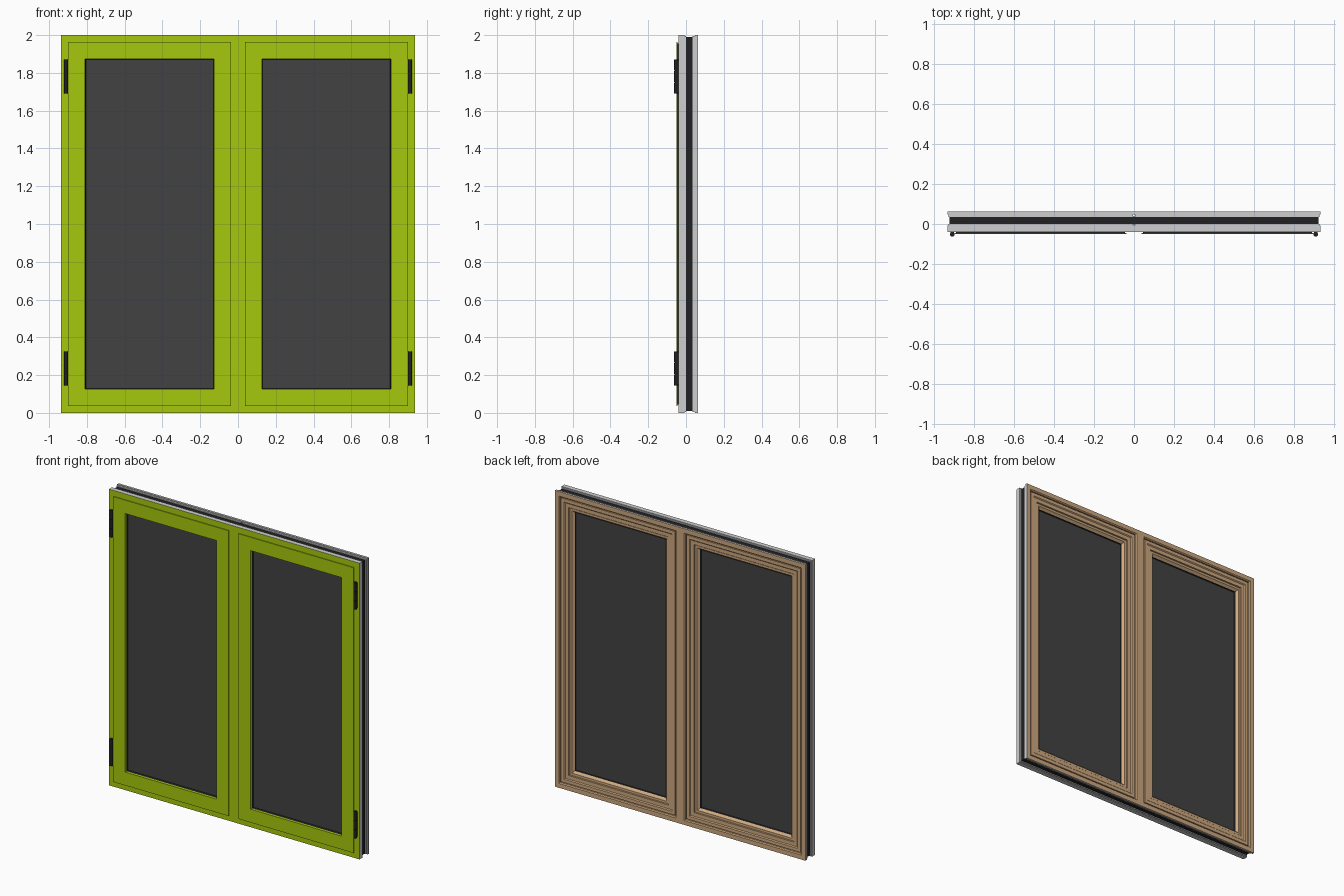
import bpy
import bmesh

if "Cube" in bpy.data.objects:
    bpy.data.objects.remove(bpy.data.objects["Cube"])

HALF_W, HEIGHT = 0.936, 2.0


def material(name, r, g, b):
    mat = bpy.data.materials.new(name)
    mat.use_nodes = True
    mat.diffuse_color = (r, g, b, 1)
    mat.node_tree.nodes["Principled BSDF"].inputs["Base Color"].default_value = (r, g, b, 1)
    return mat


MATS = {
    "green": material("lime green paint", 0.38, 0.58, 0.004),
    "wood": material("light wood", 0.61, 0.39, 0.21),
    "metal": material("pale aluminium", 0.62, 0.62, 0.63),
    "black": material("black rubber", 0.015, 0.015, 0.017),
    "glass": material("dark grey glass", 0.054, 0.054, 0.054),
}
NAMES = list(MATS)


def finish(name, bm, mirror=True):
    bmesh.ops.recalc_face_normals(bm, faces=bm.faces)
    mesh = bpy.data.meshes.new(name)
    bm.to_mesh(mesh)
    bm.free()
    for mat in MATS.values():
        mesh.materials.append(mat)
    obj = bpy.data.objects.new(name, mesh)
    bpy.context.collection.objects.link(obj)
    if mirror:
        mod = obj.modifiers.new("Mirror", "MIRROR")
        mod.use_mirror_merge = False
    return obj


def ring(name, profile):
    """Sweep a closed section of (inset, depth, colour) round one half, with mitred corners."""
    bm = bmesh.new()
    loops = []
    for d, y, _ in profile:
        corners = ((d, d), (HALF_W - d, d), (HALF_W - d, HEIGHT - d), (d, HEIGHT - d))
        loops.append([bm.verts.new((x, y, z)) for x, z in corners])
    for i, (_, _, colour) in enumerate(profile):
        a, b = loops[i], loops[(i + 1) % len(loops)]
        for k in range(4):
            n = (k + 1) % 4
            face = bm.faces.new((a[k], a[n], b[n], b[k]))
            face.material_index = NAMES.index(colour)
    return finish(name, bm)


def box(name, lo, hi, colour, mirror=True):
    bm = bmesh.new()
    bmesh.ops.create_cube(bm, size=1)
    for v in bm.verts:
        v.co = [lo[i] if v.co[i] < 0 else hi[i] for i in range(3)]
    for f in bm.faces:
        f.material_index = NAMES.index(colour)
    return finish(name, bm, mirror)


# Outer frame: painted front shell, thermal break, wood-faced back shell
ring("front_frame", [
    (0, -0.04, "green"), (0.043, -0.04, "green"), (0.043, 0, "metal"),
    (0.005, 0, "metal"), (0.005, -0.008, "metal"), (0, -0.008, "metal")])
ring("thermal_break", [
    (0.01, -0.002, "black"), (0.042, -0.002, "black"),
    (0.042, 0.037, "black"), (0.01, 0.037, "black")])
ring("back_frame", [
    (0, 0.063, "wood"), (0.03, 0.063, "wood"), (0.036, 0.057, "wood"),
    (0.036, 0.035, "metal"), (0.005, 0.035, "metal"),
    (0.005, 0.048, "metal"), (0, 0.048, "metal")])
box("mullion_core", (-0.015, -0.002, 0.01), (0.015, 0.037, HEIGHT - 0.01), "black", False)

# Opening sashes: overlapping green front, stepped wood back and beads
ring("sash", [
    (0.037, -0.05, "green"), (0.127, -0.05, "green"), (0.127, -0.034, "black"),
    (0.13, -0.022, "black"), (0.13, 0.022, "black"), (0.127, 0.03, "wood"),
    (0.114, 0.044, "wood"), (0.1, 0.044, "wood"), (0.1, 0.038, "wood"),
    (0.095, 0.038, "wood"), (0.095, 0.05, "wood"), (0.07, 0.05, "wood"),
    (0.064, 0.056, "wood"), (0.042, 0.056, "wood"), (0.042, 0.04, "black"),
    (0.045, 0.03, "black"), (0.045, -0.044, "green"), (0.037, -0.044, "green")])
box("glass_pane", (0.125, -0.02, 0.125), (HALF_W - 0.125, 0.02, HEIGHT - 0.125), "glass")


# Hinges: three knuckles on a thin pin, with a leaf behind
def hinge(name, z):
    bm = bmesh.new()
    parts = [(0.007, 0.17, 0)] + [(0.011, 0.058, k * 0.061) for k in (-1, 0, 1)]
    for radius, length, dz in parts:
        made = bmesh.ops.create_cone(bm, cap_ends=True, segments=16, radius1=radius,
                                     radius2=radius, depth=length)
        bmesh.ops.translate(bm, verts=made["verts"], vec=(0.911, -0.052, z + dz))
    for f in bm.faces:
        f.material_index = NAMES.index("black")
        f.smooth = len(f.verts) == 4
    obj = finish(name, bm)
    for e in obj.data.edges:
        a, b = (obj.data.vertices[i].co for i in e.vertices)
        e.use_edge_sharp = abs(a.z - b.z) < 0.001


for label, height in (("lower", 0.235), ("upper", 1.78)):
    hinge(label + "_hinges", height)
    box(label + "_hinge_leaves", (0.902, -0.05, height - 0.085),
        (0.92, -0.038, height + 0.085), "black")
